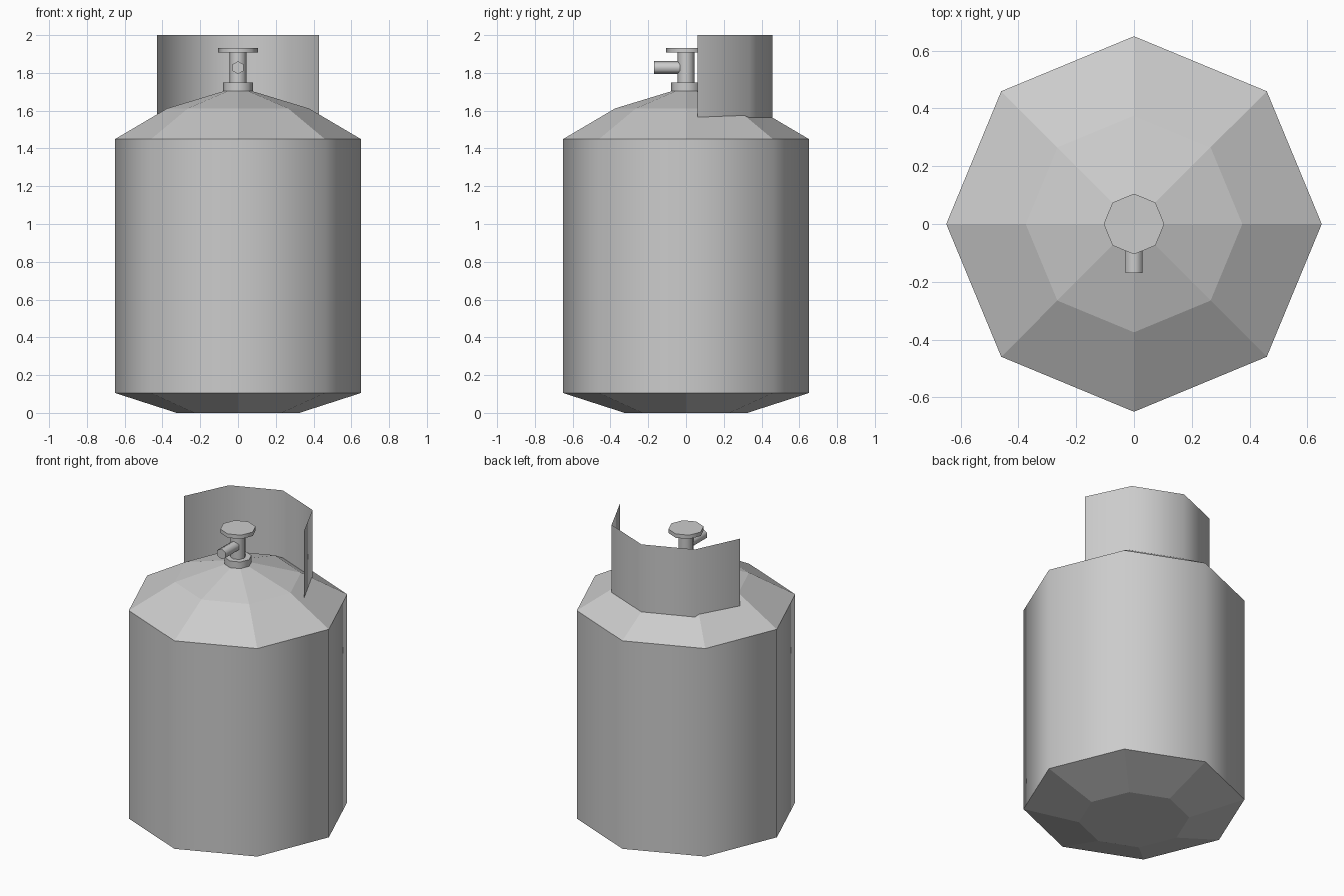
import bpy
import math
from mathutils import Matrix

if "Cube" in bpy.data.objects:
    bpy.data.objects.remove(bpy.data.objects["Cube"], do_unlink=True)

steel = bpy.data.materials.new("grey steel")
steel.use_nodes = True
grey = (0.6, 0.6, 0.6, 1)
steel.diffuse_color = grey
steel.node_tree.nodes["Principled BSDF"].inputs["Base Color"].default_value = grey


def make(name, verts, faces, smooth):
    """Mesh object from lists; smooth(face) picks the rounded faces."""
    mesh = bpy.data.meshes.new(name)
    mesh.from_pydata(verts, [], faces)
    mesh.materials.append(steel)
    for face in mesh.polygons:
        face.use_smooth = smooth(face)
    obj = bpy.data.objects.new(name, mesh)
    bpy.context.collection.objects.link(obj)
    return obj


def lathe(name, profile, sides=8):
    """Capped solid of revolution; only its straight walls are smooth."""
    verts = [(r * math.cos(math.tau * i / sides), r * math.sin(math.tau * i / sides), z)
             for r, z in profile for i in range(sides)]
    faces = [(k * sides + i, k * sides + (i + 1) % sides,
              (k + 1) * sides + (i + 1) % sides, (k + 1) * sides + i)
             for k in range(len(profile) - 1) for i in range(sides)]
    faces.append(tuple(reversed(range(sides))))
    faces.append(tuple(range(len(verts) - sides, len(verts))))
    return make(name, verts, faces, lambda f: abs(f.normal.z) < 0.1)


# Tank with bevelled base and two-step shoulder
lathe("tank_body", [(0.325, 0), (0.65, 0.105), (0.65, 1.45), (0.375, 1.612), (0.07, 1.705)])

# Valve
lathe("valve_flange", [(0.08, 1.705), (0.08, 1.748)])
lathe("valve_stem", [(0.045, 1.745), (0.045, 1.91)])
lathe("valve_handwheel", [(0.105, 1.908), (0.105, 1.933)])
nozzle = lathe("valve_nozzle", [(0.034, 0), (0.034, 0.17)], 6)
nozzle.data.transform(Matrix.Translation((0, 0, 1.828))
                      @ Matrix.Rotation(math.pi / 2, 4, "X")
                      @ Matrix.Rotation(math.pi / 2, 4, "Z"))

# Guard collar: an open half ring of sheet metal around the back
half = [(0.428, 0.062), (0.298, 0.335)]
path = half + [(0, 0.457)] + [(-x, y) for x, y in reversed(half)]
n = len(path)
make("guard_collar", [(x, y, z) for z in (1.555, 2.0) for x, y in path],
     [(i, i + 1, n + i + 1, n + i) for i in range(n - 1)], lambda f: True)
